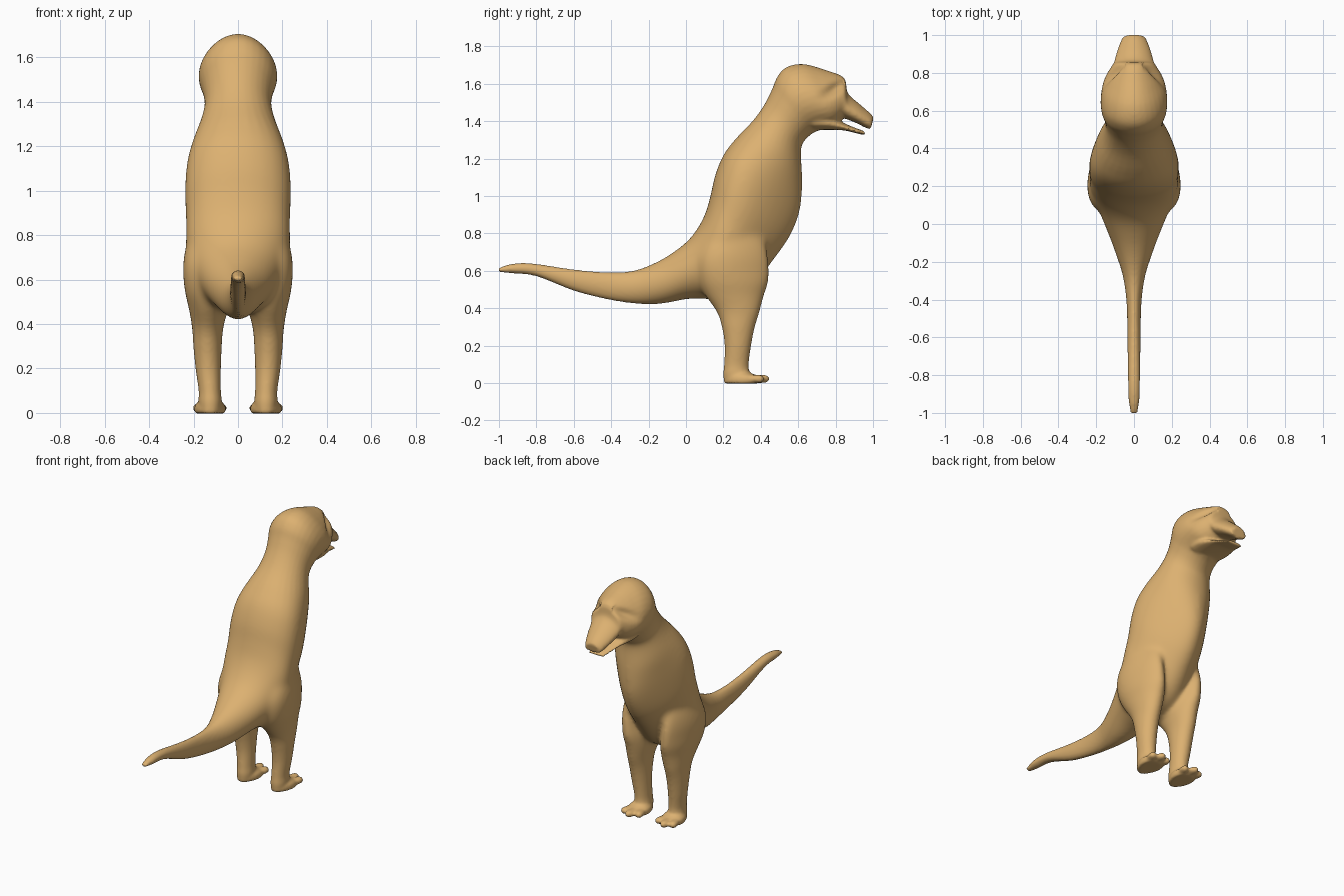
import bpy, bmesh, math
from mathutils import Vector

if "Cube" in bpy.data.objects:
    bpy.data.objects.remove(bpy.data.objects["Cube"])

SIDES = 32
bm = bmesh.new()


def catmull(a, b, c, d, t):
    return [0.5 * (2 * q + (r - p) * t + (2 * p - 5 * q + 4 * r - s) * t * t
                   + (3 * q - p - 3 * r + s) * t ** 3) for p, q, r, s in zip(a, b, c, d)]


def smooth_rows(rows, steps=4):
    """Fill in rows between the given ones along a smooth curve."""
    out = []
    for i in range(len(rows) - 1):
        a, d = rows[max(i - 1, 0)], rows[min(i + 2, len(rows) - 1)]
        out += [catmull(a, rows[i], rows[i + 1], d, k / steps) for k in range(steps)]
    return out + [list(rows[-1])]


def loft(rings):
    """rings: (centre, width axis, depth axis, egg); egg widens the ring toward the depth axis."""
    loops = []
    for c, u, v, egg in rings:
        loop = []
        for k in range(SIDES):
            a = 2 * math.pi * k / SIDES
            wide = math.cos(a) * (1 + egg * math.sin(a)) / (1 + .45 * egg * egg)
            loop.append(bm.verts.new(c + u * wide + v * math.sin(a)))
        loops.append(loop)
    for a, b in zip(loops, loops[1:]):
        for k in range(SIDES):
            n = (k + 1) % SIDES
            bm.faces.new((a[k], a[n], b[n], b[k]))
    bm.faces.new(loops[0][::-1])
    bm.faces.new(loops[-1])


def profile_loft(rows):
    """rows: back y, back z, belly y, belly z, half width"""
    rings = []
    for y1, z1, y2, z2, w in smooth_rows(rows):
        top, low = Vector((0, y1, z1)), Vector((0, y2, z2))
        # Torso is broader toward the back, head broader toward the cheeks
        egg = .4 * math.exp(-((y1 - .18) / .11) ** 2) - .2 * min(max((y1 - .48) / .2, 0), 1)
        rings.append(((top + low) / 2, Vector((w, 0, 0)), (top - low) / 2, egg))
    loft(rings)


# Tail, torso, neck, skull and upper snout in one sweep
profile_loft([
    (-1.003, .614, -1.0, .594, .018), (-.93, .637, -.93, .586, .029),
    (-.82, .639, -.80, .571, .032), (-.60, .607, -.60, .493, .035),
    (-.42, .592, -.42, .447, .039), (-.28, .60, -.26, .424, .06),
    (-.15, .65, -.12, .424, .105), (-.02, .735, .02, .45, .158),
    (.05, .81, .20, .45, .205), (.10, .90, .34, .50, .232),
    (.13, 1.0, .47, .66, .235), (.155, 1.11, .56, .79, .24),
    (.20, 1.22, .612, .93, .231), (.27, 1.31, .622, 1.09, .202),
    (.36, 1.405, .615, 1.24, .163), (.42, 1.49, .63, 1.29, .15),
    (.46, 1.57, .67, 1.33, .158), (.49, 1.64, .71, 1.35, .172),
    (.54, 1.69, .75, 1.36, .177), (.63, 1.705, .79, 1.372, .17),
    (.75, 1.672, .82, 1.395, .145), (.845, 1.632, .84, 1.413, .114),
    (.865, 1.55, .865, 1.408, .104), (.93, 1.49, .91, 1.39, .089),
    (.985, 1.442, .96, 1.365, .069), (1.003, 1.42, .987, 1.356, .055)])

# Lower jaw
profile_loft([(.68, 1.46, .68, 1.35, .125), (.76, 1.44, .75, 1.353, .122),
              (.83, 1.397, .84, 1.351, .095), (.90, 1.366, .90, 1.338, .075),
              (.955, 1.346, .96, 1.323, .055)])

# Legs: height, rear y, front y, inner x, outer x
LEG = [(.86, .18, .36, .08, .20), (.76, .10, .42, .06, .232), (.66, .06, .443, .05, .248),
       (.55, .065, .445, .04, .24), (.47, .10, .42, .045, .222), (.38, .163, .395, .066, .207),
       (.30, .192, .368, .073, .201), (.20, .207, .348, .077, .191),
       (.10, .204, .335, .077, .177), (.05, .199, .338, .073, .178), (.0, .203, .32, .08, .17)]
# Toes: start x, end x, end y
TOES = [(.105, .074, .41), (.125, .13, .437), (.148, .18, .41)]

for side in (-1, 1):
    loft([(Vector((side * (i + o) / 2, (r + f) / 2, z)), Vector(((o - i) / 2, 0, 0)),
           Vector((0, (f - r) / 2, 0)), -.3 * min(max((z - .4) / .2, 0), 1))
          for z, r, f, i, o in smooth_rows(LEG)])
    # Foot pad
    loft([(Vector((side * .126, y, z)), Vector((rx, 0, 0)), Vector((0, ry, 0)), .2)
          for z, y, rx, ry in ((-.003, .295, .064, .085), (.01, .30, .072, .1),
                               (.033, .298, .07, .095), (.055, .28, .05, .065))])
    for x0, x1, y1 in TOES:
        rings = []
        for t, r in ((0, .024), (.5, .026), (.75, .029), (.92, .027), (1, .018), (1.05, .006)):
            c = Vector((side * (x0 + (x1 - x0) * t), .25 + (y1 - .25) * t, .022))
            rings.append((c, Vector((r, 0, 0)), Vector((0, 0, min(r, .022))), 0))
        loft(rings)

bmesh.ops.recalc_face_normals(bm, faces=bm.faces)
mesh = bpy.data.meshes.new("body")
bm.to_mesh(mesh)
bm.free()
body = bpy.data.objects.new("body", mesh)
bpy.context.collection.objects.link(body)
bpy.context.view_layer.objects.active = body
body.select_set(True)

tan = bpy.data.materials.new("tan skin")
tan.diffuse_color = (.72, .44, .165, 1)
tan.use_nodes = True
tan.node_tree.nodes["Principled BSDF"].inputs["Base Color"].default_value = tan.diffuse_color
mesh.materials.append(tan)

# Fuse the parts into one skin
fuse = body.modifiers.new("fuse", 'REMESH')
fuse.mode = 'VOXEL'
fuse.voxel_size = .009
fuse.use_smooth_shade = True
bpy.ops.object.modifier_apply(modifier="fuse")

# Eye hollows under the brow, and a mask for blending the hips and neck
mask = body.vertex_groups.new(name="blend")
for v in body.data.vertices:
    x, y, z = v.co
    dent = math.exp(-((y - .80) / .06) ** 2 - ((z - .05 * (y - .80) / .1 - 1.575) / .032) ** 2)
    if abs(x) > .05:
        v.co.x -= math.copysign(.03 * dent, x)
    if y > -.2 and .3 < z < 1.3:
        mask.add([v.index], min((z - .3) / .12, (1.3 - z) / .1, (y + .2) / .1, 1), 'REPLACE')

blend = body.modifiers.new("blend", 'SMOOTH')
blend.factor = .5
blend.iterations = 50
blend.vertex_group = "blend"
soften = body.modifiers.new("soften", 'SMOOTH')
soften.factor = .5
soften.iterations = 5

for p in body.data.polygons:
    p.use_smooth = True
